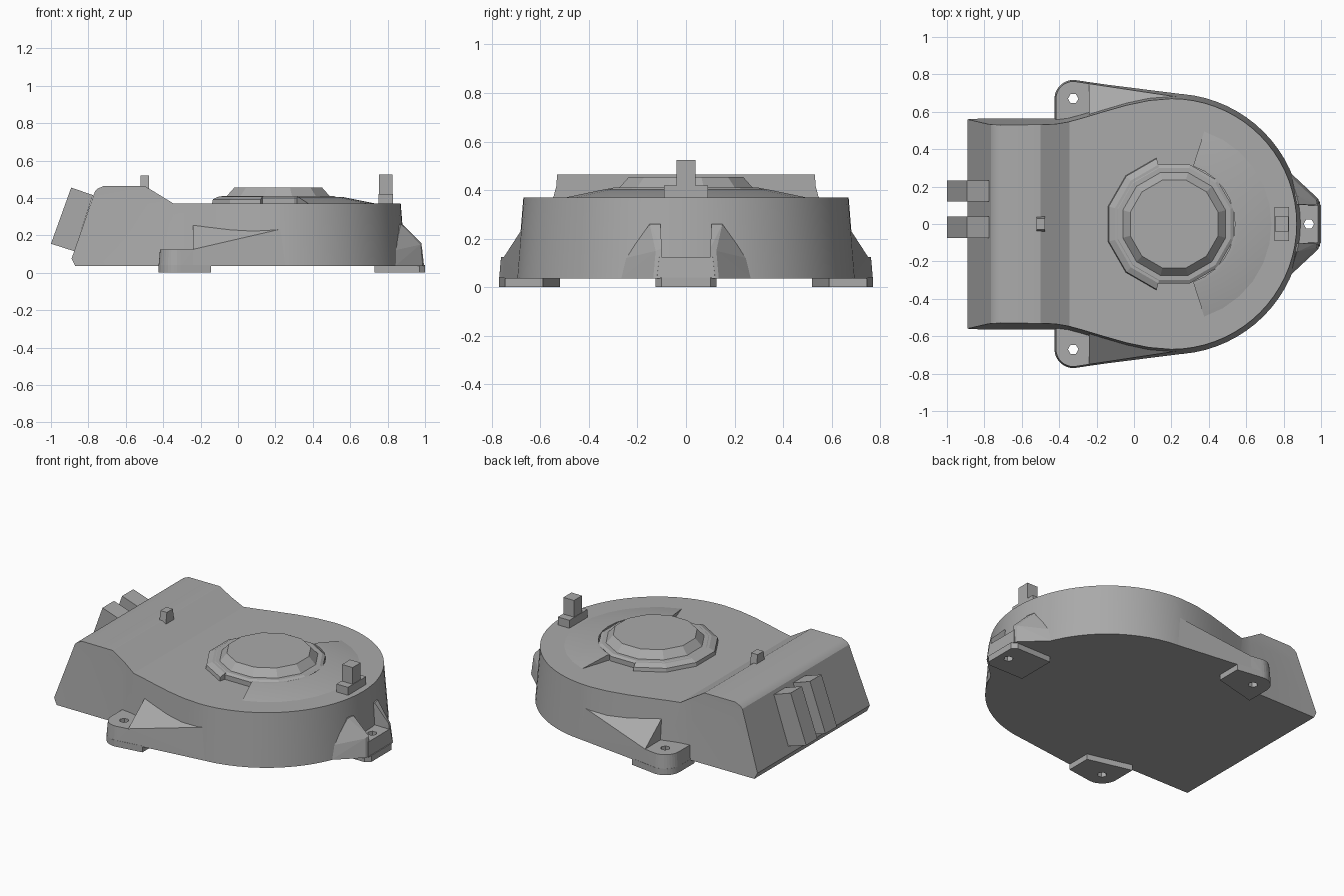
import bpy, bmesh
from math import sin, cos, radians
from mathutils import Matrix

if "Cube" in bpy.data.objects:
    bpy.data.objects.remove(bpy.data.objects["Cube"])

# One flat colour
GREY = (0.4, 0.4, 0.4, 1)
mat = bpy.data.materials.new("housing grey")
mat.use_nodes = True
mat.diffuse_color = GREY
bsdf = next(n for n in mat.node_tree.nodes if n.type == "BSDF_PRINCIPLED")
bsdf.inputs["Base Color"].default_value = GREY


def finish(name, bm, smooth=False):
    bmesh.ops.recalc_face_normals(bm, faces=bm.faces)
    mesh = bpy.data.meshes.new(name)
    bm.to_mesh(mesh)
    bm.free()
    mesh.materials.append(mat)
    obj = bpy.data.objects.new(name, mesh)
    bpy.context.collection.objects.link(obj)
    if smooth:
        smooth_edges(obj)
    return obj


def select(obj):
    bpy.ops.object.select_all(action="DESELECT")
    obj.select_set(True)
    bpy.context.view_layer.objects.active = obj


def smooth_edges(obj):
    select(obj)
    bpy.ops.object.shade_smooth_by_angle(angle=radians(25))


def hull(name, points):
    bm = bmesh.new()
    for p in points:
        bm.verts.new(p)
    out = bmesh.ops.convex_hull(bm, input=bm.verts)
    loose = [v for v in bm.verts if not v.link_faces]
    bmesh.ops.delete(bm, geom=loose, context="VERTS")
    bmesh.ops.dissolve_limit(bm, angle_limit=0.01, verts=bm.verts, edges=bm.edges)
    return finish(name, bm)


def box(name, x, y, z):
    return hull(name, [(a, b, c) for a in x for b in y for c in z])


def loft(name, rings, smooth=False, closed=True):
    """Skin a list of equal-length rings and cap both ends."""
    bm = bmesh.new()
    rows = [[bm.verts.new(p) for p in ring] for ring in rings]
    n = len(rows[0])
    for low, high in zip(rows, rows[1:]):
        for i in range(n):
            j = (i + 1) % n
            bm.faces.new((low[i], low[j], high[j], high[i]))
    bm.faces.new(rows[0])
    bm.faces.new(rows[-1])
    return finish(name, bm, smooth)


def boolean(obj, cutter, operation):
    mod = obj.modifiers.new("cut", "BOOLEAN")
    mod.operation, mod.object, mod.solver = operation, cutter, "EXACT"
    select(obj)
    bpy.ops.object.modifier_apply(modifier=mod.name)


def drill(objs, x, y):
    ring = [(x + 0.028 * cos(radians(a)), y + 0.028 * sin(radians(a))) for a in range(0, 360, 60)]
    cutter = loft("hole_cutter", [[(*p, z) for p in ring] for z in (-0.1, 0.3)])
    for obj in objs:
        boolean(obj, cutter, "DIFFERENCE")
    bpy.data.objects.remove(cutter)


# Main housing: a drafted scroll outline trimmed by its side profile
def outline(grow, z):
    r = 0.67 + grow
    flank = [(0.08, 0.66), (-0.04, 0.635), (-0.17, 0.598), (-0.28, 0.565),
             (-0.35, 0.546), (-0.42, 0.537), (-1, 0.535)]
    half = [(0.2 + r * cos(radians(a)), r * sin(radians(a))) for a in range(0, 91, 5)]
    half += [(x, y + grow) for x, y in flank]
    full = half + [(x, -y) for x, y in reversed(half[1:])]
    return [(x, y, z) for x, y in full]


housing = loft("housing", [outline(0.03, 0), outline(0, 0.37), outline(-0.008, 0.5)])
profile = [(-0.87, 0.035), (-0.89, 0.075), (-0.765, 0.435), (-0.75, 0.45), (-0.715, 0.465),
           (-0.5, 0.465), (-0.345, 0.37), (1.2, 0.37), (1.2, 0.035)]
trim = loft("trim_cutter", [[(x, y, z) for x, z in profile] for y in (-1, 1)])
boolean(housing, trim, "INTERSECT")
bpy.data.objects.remove(trim)
smooth_edges(housing)

# Side mounting ears, mirrored
for side, s in (("left", 1), ("right", -1)):
    def corner(r):
        return [(-0.325 + r * cos(radians(a)), s * (0.67 + r * sin(radians(a))))
                for a in range(80, 181, 10)]
    low = corner(0.1) + [(-0.425, s * 0.5), (-0.24, s * 0.5), (-0.24, s * 0.757)]
    high = corner(0.092) + [(-0.417, s * 0.5), (-0.24, s * 0.5), (-0.24, s * 0.75)]
    ear = hull(side + "_ear", [(*p, 0.035) for p in low] + [(*p, 0.125) for p in high])
    foot_shape = corner(0.1) + [(-0.425, s * 0.52), (-0.145, s * 0.59), (-0.145, s * 0.745)]
    foot = hull(side + "_foot", [(*p, z) for p in foot_shape for z in (0, 0.04)])
    drill((ear, foot), -0.325, s * 0.67)
    # Sloping gusset that blends the ear into the round wall
    hull(side + "_gusset", [
        (-0.24, s * 0.757, 0.035), (-0.24, s * 0.75, 0.125), (-0.24, s * 0.585, 0.255),
        (-0.24, s * 0.5, 0.255), (-0.24, s * 0.5, 0.035), (0.33, s * 0.685, 0.035),
        (0.28, s * 0.672, 0.245), (0.28, s * 0.5, 0.25), (0.28, s * 0.5, 0.035)])

# Nose ear with two cheek ribs
nose = hull("nose_ear", [(x, s * y, z) for s in (1, -1) for x, y, z in
            ((0.8, 0.13, 0.035), (0.995, 0.12, 0.035), (0.8, 0.12, 0.125), (0.985, 0.11, 0.125))])
nose_foot = hull("nose_foot", [(x, s * y, z) for s in (1, -1) for z in (0, 0.04)
                 for x, y in ((0.73, 0.125), (0.97, 0.125), (1.0, 0.1))])
drill((nose, nose_foot), 0.935, 0)
for side, s in (("left", 1), ("right", -1)):
    hull(side + "_nose_rib", [(x, s * y, z) for x, y, z in (
        (0.84, 0.27, 0.035), (0.985, 0.135, 0.035), (0.995, 0.1, 0.035), (0.84, 0.1, 0.035),
        (0.975, 0.125, 0.15), (0.98, 0.1, 0.16), (0.88, 0.105, 0.26), (0.87, 0.15, 0.26),
        (0.82, 0.11, 0.26), (0.84, 0.25, 0.12))])


# Twelve-sided motor cap
CX = 0.215


def ring12(r, z):
    r /= cos(radians(15))
    return [(CX + r * cos(radians(a)), r * sin(radians(a)), z) for a in range(15, 375, 30)]


loft("motor_cap", [ring12(0.317, 0.36), ring12(0.317, 0.4), ring12(0.3, 0.41),
                   ring12(0.275, 0.41), ring12(0.235, 0.455)])


# Partial collars around the cap
def sector(name, angles, section):
    rings = [[(CX + r * cos(radians(a)), r * sin(radians(a)), z) for r, z in section]
             for a in angles]
    return loft(name, rings)


sector("rear_collar", range(105, 256, 30),
       [(0.29, 0.36), (0.368, 0.36), (0.362, 0.392), (0.328, 0.408), (0.29, 0.408)])
ramp = sector("front_ramp", range(-72, 73, 12),
              [(0.325, 0.36), (0.53, 0.36), (0.52, 0.37), (0.345, 0.405), (0.325, 0.405)])
smooth_edges(ramp)

# Post on the round end and small tab on the raised end
box("post_base", (0.75, 0.83), (-0.09, 0.09), (0.36, 0.42))
box("post", (0.753, 0.827), (-0.04, 0.04), (0.41, 0.525))
hull("tab", [(x, y, z) for x in (-0.52, -0.475)
             for y, z in ((-0.042, 0.44), (0.042, 0.44), (-0.03, 0.52), (0.03, 0.52))])

# Two connector blocks on the slanted end
for name, y0, y1 in (("left_connector", 0.12, 0.232), ("right_connector", -0.075, 0.04)):
    hull(name, [(x, y, z) for y in (y0, y1) for x, z in
                ((-1, 0.155), (-0.892, 0.455), (-0.775, 0.415), (-0.875, 0.115))])
